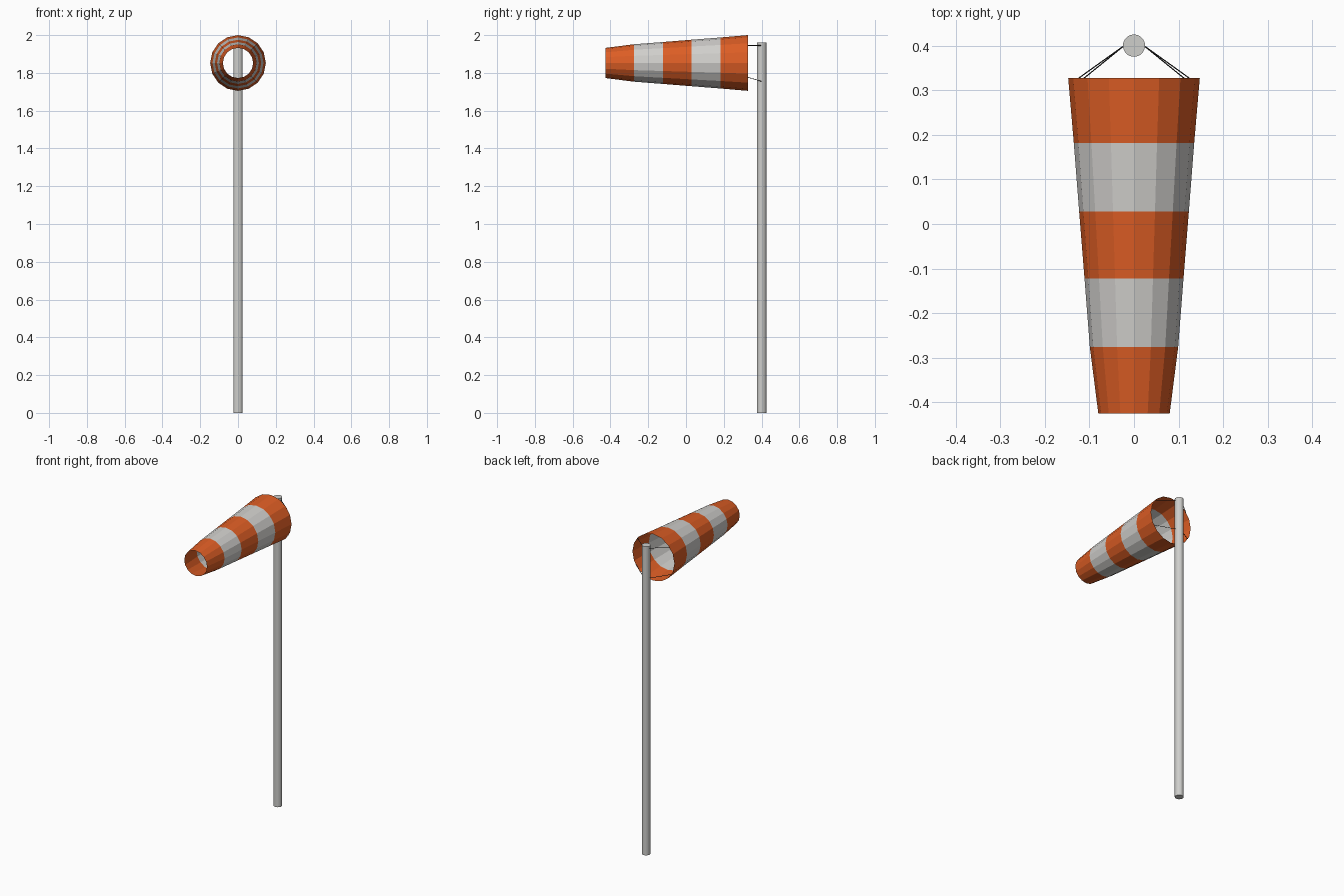
import bpy, bmesh, math
from mathutils import Vector

if "Cube" in bpy.data.objects:
    bpy.data.objects.remove(bpy.data.objects["Cube"])


def material(name, rgb):
    m = bpy.data.materials.new(name)
    m.diffuse_color = (*rgb, 1)
    m.use_nodes = True
    m.node_tree.nodes["Principled BSDF"].inputs["Base Color"].default_value = m.diffuse_color
    return m


ORANGE = material("orange fabric", (0.72, 0.11, 0.018))
WHITE = material("off white fabric", (0.63, 0.62, 0.60))
GREY = material("pole grey", (0.62, 0.62, 0.60))
BLACK = material("dark cord", (0.02, 0.02, 0.02))

AXIS_Z = 1.8525
SIDES = 16
POLE_Y = 0.40


def add_object(name, bm, mats):
    mesh = bpy.data.meshes.new(name)
    bm.to_mesh(mesh)
    bm.free()
    for m in mats:
        mesh.materials.append(m)
    obj = bpy.data.objects.new(name, mesh)
    bpy.context.collection.objects.link(obj)
    return obj


def rod(name, a, b, radius, sides, mat):
    """Capped cylinder between two points."""
    a, b = Vector(a), Vector(b)
    bm = bmesh.new()
    bmesh.ops.create_cone(bm, cap_ends=True, segments=sides, radius1=radius,
                          radius2=radius, depth=(b - a).length)
    obj = add_object(name, bm, [mat])
    obj.rotation_mode = 'QUATERNION'
    obj.rotation_quaternion = (b - a).to_track_quat('Z', 'Y')
    obj.location = (a + b) / 2
    return obj


# Pole
rod("pole", (0, POLE_Y, 0), (0, POLE_Y, 1.96), 0.025, 20, GREY)

# Sock: open tapered tube, one ring per stripe boundary (y, radius)
profile = [(0.327, 0.1475), (0.182, 0.135), (0.028, 0.123),
           (-0.122, 0.111), (-0.276, 0.099), (-0.425, 0.080)]
bm = bmesh.new()
rings = []
for y, r in profile:
    rings.append([bm.verts.new((r * math.sin(2 * math.pi * i / SIDES), y,
                                AXIS_Z + r * math.cos(2 * math.pi * i / SIDES)))
                  for i in range(SIDES)])
for k in range(len(rings) - 1):
    for i in range(SIDES):
        j = (i + 1) % SIDES
        f = bm.faces.new((rings[k][i], rings[k][j], rings[k + 1][j], rings[k + 1][i]))
        f.material_index = k % 2          # alternate orange and white
bmesh.ops.recalc_face_normals(bm, faces=bm.faces)
# Make sure the fabric faces outward
bm.faces.ensure_lookup_table()
f = bm.faces[0]
if f.normal.dot(f.calc_center_median() - Vector((0, 0.25, AXIS_Z))) < 0:
    bmesh.ops.reverse_faces(bm, faces=bm.faces)
add_object("wind_sock", bm, [ORANGE, WHITE])

# Four cords from the pole to the mouth of the sock
for side, sx in (("left", -1), ("right", 1)):
    rod("upper_cord_" + side, (sx * 0.022, POLE_Y, 1.945),
        (sx * 0.112, 0.327, 1.945), 0.0015, 6, BLACK)
    rod("lower_cord_" + side, (sx * 0.022, POLE_Y, 1.755),
        (sx * 0.124, 0.327, 1.777), 0.0015, 6, BLACK)
